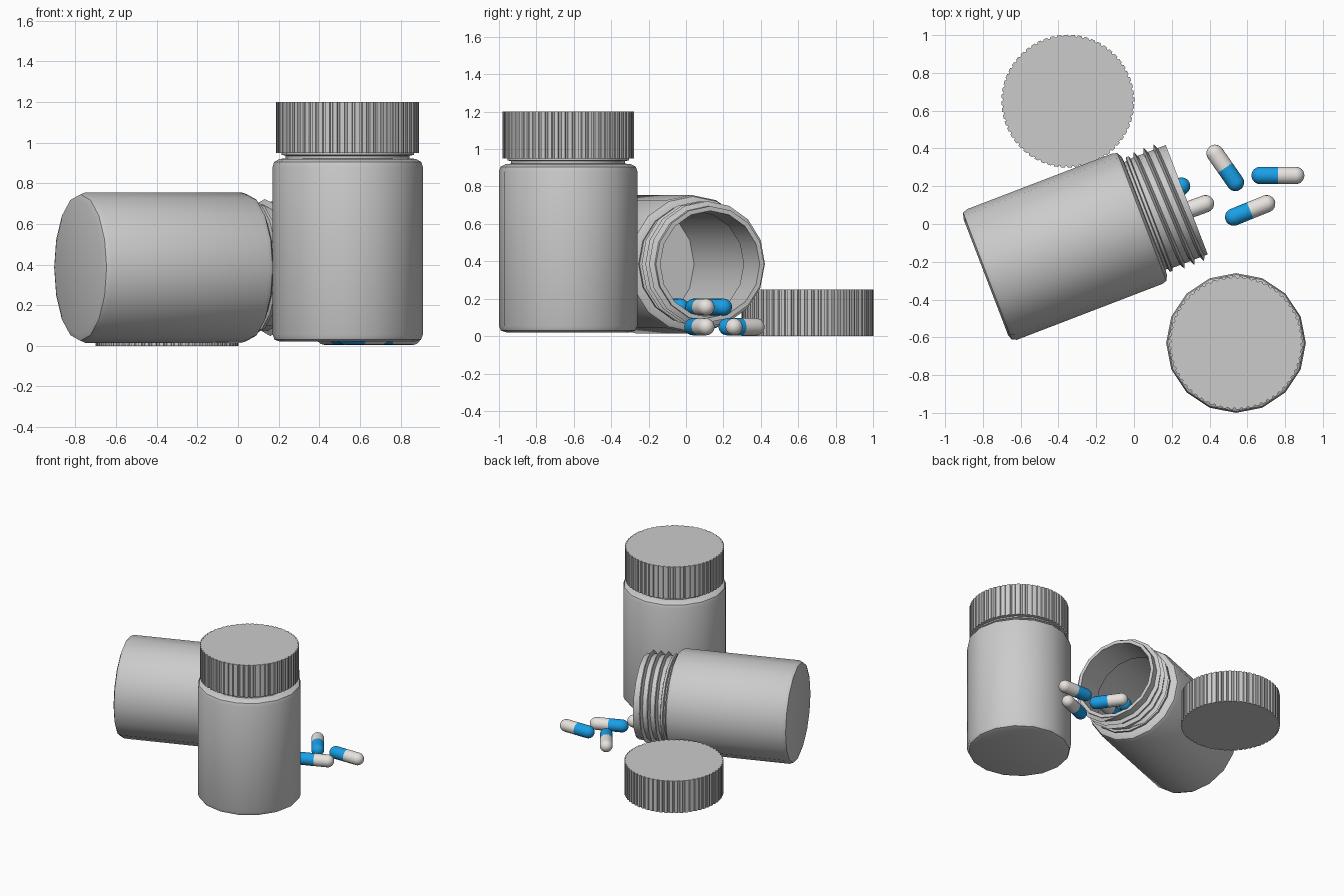
import bpy, bmesh
from math import sin, cos, pi, radians
from mathutils import Matrix, Vector

if "Cube" in bpy.data.objects:
    bpy.data.objects.remove(bpy.data.objects["Cube"])


def material(name, color):
    m = bpy.data.materials.new(name)
    m.diffuse_color = (*color, 1)
    m.use_nodes = True
    m.node_tree.nodes["Principled BSDF"].inputs["Base Color"].default_value = m.diffuse_color
    return m


blue = material("capsule_blue", (0.01, 0.35, 0.8))
white = material("capsule_white", (0.8, 0.77, 0.74))


def finish(bm, name, matrix, mats=(), angle=None):
    bmesh.ops.recalc_face_normals(bm, faces=bm.faces)
    me = bpy.data.meshes.new(name)
    bm.to_mesh(me)
    bm.free()
    for m in mats:
        me.materials.append(m)
    ob = bpy.data.objects.new(name, me)
    bpy.context.collection.objects.link(ob)
    ob.matrix_world = matrix
    if angle:
        bpy.ops.object.select_all(action='DESELECT')
        ob.select_set(True)
        bpy.context.view_layer.objects.active = ob
        bpy.ops.object.shade_smooth_by_angle(angle=radians(angle))
    return ob


def lathe(bm, profile, n):
    """Revolve (radius, z) points around z."""
    verts = [bm.verts.new((r, 0, z)) for r, z in profile]
    edges = [bm.edges.new(p) for p in zip(verts, verts[1:])]
    bmesh.ops.spin(bm, geom=verts + edges, cent=(0, 0, 0), axis=(0, 0, 1),
                   angle=2 * pi, steps=n)
    bmesh.ops.remove_doubles(bm, verts=bm.verts, dist=0.0005)


def bottle(name, matrix):
    # hollow body, shoulder, neck bead and inner wall
    bm = bmesh.new()
    lathe(bm, [(0, 0), (0.33, 0), (0.36, 0.01), (0.37, 0.035),
               (0.37, 0.86), (0.362, 0.885), (0.335, 0.9), (0.305, 0.902),
               (0.305, 0.915), (0.325, 0.92), (0.325, 0.935), (0.31, 0.94),
               (0.31, 1.14), (0.285, 1.14), (0.285, 0.9), (0.335, 0.86),
               (0.335, 0.03), (0, 0.03)], 16)
    finish(bm, name + "_body", matrix, angle=35)
    # screw thread: triangular section swept along a helix
    bm = bmesh.new()
    n, turns, z0, pitch = 16, 3, 0.955, 0.056
    rows = []
    for i in range(n * turns + 1):
        a, z = 2 * pi * i / n, z0 + pitch * i / n
        r = 0.308 if i in (0, n * turns) else 0.337
        rows.append([bm.verts.new((q * cos(a), q * sin(a), z + d))
                     for q, d in ((0.306, -0.014), (r, 0), (0.306, 0.014))])
    for a, b in zip(rows, rows[1:]):
        for k in range(3):
            bm.faces.new((a[k], a[(k + 1) % 3], b[(k + 1) % 3], b[k]))
    bm.faces.new(rows[0])
    bm.faces.new(rows[-1])
    finish(bm, name + "_thread", matrix, angle=30)


def cap(name, loc, ribs=60):
    # ribbed disc extruded upward
    bm = bmesh.new()
    ring = []
    for i in range(ribs):
        for f, r in ((0, 0.352), (0.55, 0.352), (0.65, 0.344), (0.9, 0.344)):
            a = 2 * pi * (i + f) / ribs
            ring.append(bm.verts.new((r * cos(a), r * sin(a), 0)))
    face = bm.faces.new(ring)
    top = bmesh.ops.extrude_face_region(bm, geom=[face], use_keep_orig=True)["geom"]
    bmesh.ops.translate(bm, vec=(0, 0, 0.25),
                        verts=[v for v in top if isinstance(v, bmesh.types.BMVert)])
    finish(bm, name, Matrix.Translation(loc))


def capsule(name, center, heading, r=0.046, length=0.28):
    # two-tone pill; heading points from the blue end to the white end
    h = length / 2 - r
    end = [(r * cos(a), h + r * sin(a)) for a in (k * pi / 12 for k in range(7))]
    profile = [(q, -z) for q, z in reversed(end)] + [(r, 0)] + end
    bm = bmesh.new()
    lathe(bm, profile, 16)
    for f in bm.faces:
        f.material_index = int(f.calc_center_median().z > 0)
    m = (Matrix.Translation(center) @ Matrix.Rotation(radians(heading), 4, 'Z')
         @ Matrix.Rotation(pi / 2, 4, 'Y'))
    finish(bm, name, m, (blue, white), 40)


# closed bottle standing upright
bottle("standing_bottle", Matrix.Translation((0.54, -0.63, 0.02)))
cap("standing_bottle_cap", (0.54, -0.63, 0.95))

# open bottle lying on its side, with its loose cap
bottle("lying_bottle", Matrix.Translation((-0.785, -0.28, 0.385))
       @ Matrix.Rotation(radians(21), 4, 'Z') @ Matrix.Rotation(pi / 2, 4, 'Y'))
cap("loose_cap", (-0.35, 0.65, 0.0))

# spilled capsules, and those still in the mouth of the bottle
for i, (c, h) in enumerate([
        ((0.762, 0.257, 0.05), 0), ((0.615, 0.072, 0.05), 22),
        ((0.483, 0.297, 0.05), 125), ((0.29, 0.075, 0.155), 20),
        ((0.18, 0.14, 0.155), 220), ((0.08, -0.07, 0.155), 205)]):
    capsule(f"capsule_{i + 1}", c, h)
